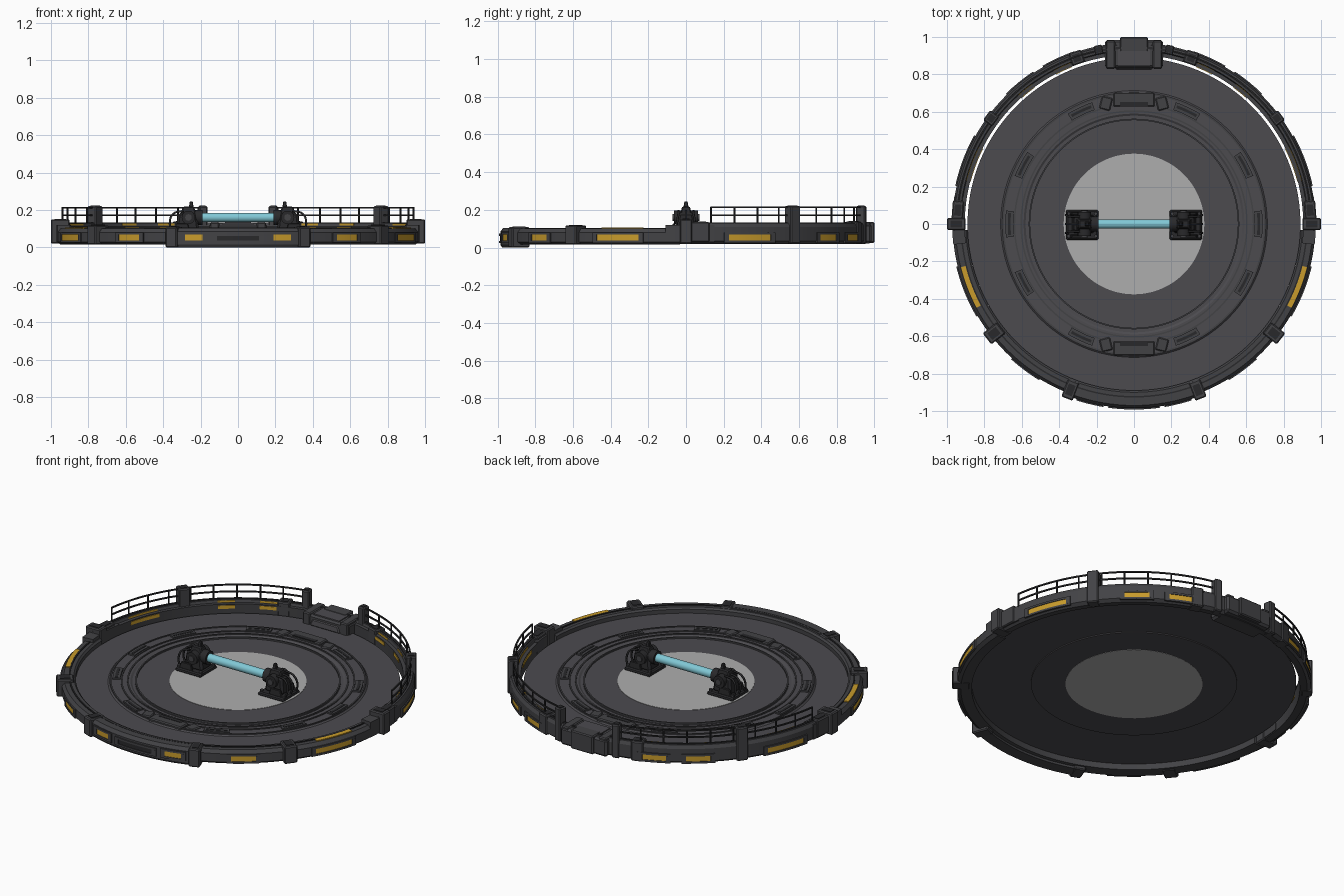
import bpy, bmesh, math
from mathutils import Matrix, Vector

old = bpy.data.objects.get("Cube")
if old:
    bpy.data.objects.remove(old, do_unlink=True)


def material(name, rgb):
    m = bpy.data.materials.new(name)
    m.use_nodes = True
    m.diffuse_color = (*rgb, 1)
    m.node_tree.nodes["Principled BSDF"].inputs["Base Color"].default_value = (*rgb, 1)
    return m


FLOOR = material("floor grey", (0.072, 0.07, 0.078))
STEEL = material("rim steel", (0.055, 0.055, 0.06))
DARK = material("dark metal", (0.022, 0.022, 0.024))
AMBER = material("amber panel", (0.58, 0.33, 0.025))
PALE = material("pale centre", (0.42, 0.42, 0.42))
BLUE = material("blue tube", (0.22, 0.58, 0.67))


def finish(name, bm, mat, smooth=True):
    bmesh.ops.recalc_face_normals(bm, faces=bm.faces)
    me = bpy.data.meshes.new(name)
    bm.to_mesh(me)
    bm.free()
    me.materials.append(mat)
    ob = bpy.data.objects.new(name, me)
    bpy.context.collection.objects.link(ob)
    if smooth:
        bpy.ops.object.select_all(action="DESELECT")
        ob.select_set(True)
        bpy.context.view_layer.objects.active = ob
        bpy.ops.object.shade_smooth_by_angle(angle=math.radians(25))
    return ob


def spot(r, a, z=0.0):
    """Point at radius r, a degrees round from the front towards +x."""
    t = math.radians(a)
    return Vector((r * math.sin(t), -r * math.cos(t), z))


def arc(name, profile, a0, a1, mat):
    """Sweep a closed (r, z) profile round the vertical axis."""
    full = a1 - a0 >= 360
    n = max(2, round((a1 - a0) / 2.5))
    bm = bmesh.new()
    rows = [[bm.verts.new(spot(r, a0 + (a1 - a0) * i / n, z)) for r, z in profile]
            for i in range(n if full else n + 1)]
    k = len(profile)
    for i in range(n):
        p, q = rows[i], rows[(i + 1) % len(rows)]
        for j in range(k):
            bm.faces.new((p[j], p[(j + 1) % k], q[(j + 1) % k], q[j]))
    if not full:
        bm.faces.new(rows[0])
        bm.faces.new(rows[-1])
    return finish(name, bm, mat)


def band(name, r0, r1, z0, z1, a0, a1, mat):
    return arc(name, [(r0, z0), (r1, z0), (r1, z1), (r0, z1)], a0, a1, mat)


def box(name, centre, size, mat, turn=0, taper=1.0, bevel=0.006):
    """Bevelled block; taper scales its top."""
    bm = bmesh.new()
    bmesh.ops.create_cube(bm, size=1)
    for v in bm.verts:
        s = taper if v.co.z > 0 else 1
        v.co = Vector((v.co.x * size[0] * s, v.co.y * size[1] * s, v.co.z * size[2]))
    if bevel:
        bmesh.ops.bevel(bm, geom=bm.edges[:], offset=bevel, segments=1, affect="EDGES")
    bm.transform(Matrix.Translation(centre) @ Matrix.Rotation(math.radians(turn), 4, "Z"))
    return finish(name, bm, mat, False)


def rod(name, p, q, radius, mat, sides=8):
    p, q = Vector(p), Vector(q)
    bm = bmesh.new()
    bmesh.ops.create_cone(bm, cap_ends=True, segments=sides, radius1=radius,
                          radius2=radius, depth=(q - p).length)
    turn = (q - p).to_track_quat("Z", "Y").to_matrix().to_4x4()
    bm.transform(Matrix.Translation((p + q) / 2) @ turn)
    return finish(name, bm, mat, sides > 8)


def hose(name, points, radius):
    cu = bpy.data.curves.new(name, "CURVE")
    cu.dimensions = "3D"
    cu.bevel_depth, cu.bevel_resolution, cu.resolution_u = radius, 1, 6
    sp = cu.splines.new("BEZIER")
    sp.bezier_points.add(len(points) - 1)
    for b, p in zip(sp.bezier_points, points):
        b.co = p
        b.handle_left_type = b.handle_right_type = "AUTO"
    cu.materials.append(DARK)
    bpy.context.collection.objects.link(bpy.data.objects.new(name, cu))


def sided(a0, a1):
    """The same angle range on the left and right."""
    return (("left", a0, a1), ("right", -a1, -a0))


# Floor: outer deck, raised track, inner deck and pale centre
band("outer_deck", 0.55, 0.89, 0.056, 0.066, 0, 360, FLOOR)
band("inner_deck", 0.37, 0.565, 0.05, 0.069, 0, 360, FLOOR)
arc("raised_track", [(0.57, 0.06), (0.72, 0.06), (0.705, 0.073), (0.59, 0.073)], 0, 360, FLOOR)
for r in (0.555, 0.6, 0.635, 0.695):
    band("track_rib", r, r + 0.008, 0.066, 0.078, 0, 360, STEEL)
bm = bmesh.new()
bmesh.ops.create_cone(bm, cap_ends=True, segments=96, radius1=0.376, radius2=0.376, depth=0.022)
bm.transform(Matrix.Translation((0, 0, 0.06)))
finish("pale_centre", bm, PALE)

# Track plates and the two service hatches
for a in (25, 62, 90, 118, 155):
    for side, a0, a1 in sided(a - 6, a + 6):
        band("track_plate_" + side, 0.645, 0.688, 0.07, 0.082, a0, a1, STEEL)
        band("track_slot_" + side, 0.66, 0.675, 0.08, 0.084, a0 + 1, a1 - 1, DARK)
for s in (-1, 1):
    box("service_hatch", (0, s * 0.665, 0.076), (0.22, 0.075, 0.022), STEEL)
    box("hatch_slot", (0, s * 0.64, 0.086), (0.15, 0.025, 0.006), DARK, bevel=0)
    for x in (-0.15, 0.15):
        box("hatch_wing", (x, s * 0.645, 0.074), (0.06, 0.07, 0.016), STEEL, turn=s * x * 90)

# Low front rim and tall back rim
arc("front_rim", [(0.89, 0.02), (0.95, 0.015), (0.97, 0.03), (0.97, 0.08),
                  (0.955, 0.1), (0.90, 0.1), (0.89, 0.09)], -88, 88, STEEL)
arc("back_rim", [(0.91, 0.025), (0.95, 0.02), (0.97, 0.035), (0.97, 0.11),
                 (0.96, 0.13), (0.93, 0.13), (0.925, 0.115), (0.905, 0.115)], 88, 272, STEEL)
band("front_rim_lip", 0.92, 0.928, 0.098, 0.105, -88, 88, DARK)
band("back_rim_groove", 0.938, 0.95, 0.128, 0.134, 92, 268, DARK)
arc("front_apron", [(0.91, 0.005), (0.975, 0.0), (0.985, 0.015), (0.985, 0.085),
                    (0.97, 0.104), (0.91, 0.104)], -20, 20, STEEL)


def window(name, r, a0, a1, z0, z1, mat):
    """Outer wall panel inside a raised frame."""
    band(name, r - 0.004, r + 0.003, z0, z1, a0, a1, mat)
    for za, zb in ((z0 - 0.012, z0), (z1, z1 + 0.012)):
        band(name + "_frame", r - 0.004, r + 0.007, za, zb, a0 - 1.5, a1 + 1.5, STEEL)
    for b in (a0 - 1.5, a1):
        band(name + "_frame_end", r - 0.004, r + 0.007, z0, z1, b, b + 1.5, STEEL)


window("front_panel", 0.985, -6.5, 6.5, 0.036, 0.062, DARK)
for mid, half, r in ((13.8, 2.8, 0.985), (36.8, 4, 0.97), (68, 7, 0.97),
                     (110.5, 7, 0.97), (141, 4, 0.97), (155.5, 4, 0.97)):
    for side, a0, a1 in sided(mid - half, mid + half):
        window("amber_panel_" + side, r, a0, a1, 0.037, 0.068, AMBER)
        if mid > 100:
            band("inner_amber_" + side, 0.902, 0.908, 0.088, 0.108, a0 + 1, a1 - 1, AMBER)
            band("amber_strip_" + side, 0.924, 0.927, 0.117, 0.128, a0 + 1, a1 - 1, AMBER)
for side, a0, a1 in sided(62, 76):
    band("top_amber_" + side, 0.928, 0.954, 0.097, 0.106, a0, a1, AMBER)
for side, a0, a1 in sided(83.5, 99):
    band("side_step_" + side, 0.905, 0.972, 0.03, 0.12, a0, a1, STEEL)

# Rim blocks: angle, radius, width, depth, bottom, top
for a, r, w, d, z0, z1 in ((21, 0.95, 0.065, 0.1, 0, 0.108), (52, 0.95, 0.075, 0.095, 0.015, 0.118),
                           (90, 0.95, 0.065, 0.1, 0.02, 0.15), (126.5, 0.95, 0.065, 0.06, 0.02, 0.22),
                           (168.5, 0.95, 0.045, 0.05, 0.02, 0.22), (161, 0.94, 0.07, 0.07, 0.02, 0.138),
                           (94.5, 0.945, 0.1, 0.06, 0.03, 0.135)):
    for side, s in (("left", 1), ("right", -1)):
        box("rim_block_" + side, spot(r, a * s, (z0 + z1) / 2), (w, d, z1 - z0), STEEL, turn=a * s)
        box("block_cap_" + side, spot(r, a * s, z1), (w * 0.6, d * 0.6, 0.006), DARK,
            turn=a * s, bevel=0)

# Back gate
box("back_gate", (0, 0.91, 0.075), (0.31, 0.15, 0.105), STEEL, bevel=0.012)
box("gate_back", (0, 0.96, 0.08), (0.15, 0.08, 0.11), STEEL)
box("gate_plate", (0, 0.89, 0.129), (0.17, 0.09, 0.008), FLOOR, bevel=0)
box("gate_ramp", (0, 0.86, 0.085), (0.2, 0.07, 0.04), FLOOR, taper=0.85)
for x in (-0.125, 0.125):
    box("gate_cheek", (x, 0.905, 0.09), (0.05, 0.15, 0.09), STEEL)

# Railings
for side, a0, a1 in sided(98, 168):
    for z in (0.172, 0.213):
        band("rail_" + side, 0.943, 0.951, z - 0.004, z + 0.004, a0, a1, DARK)
    for i in range(10):
        a = a0 + (a1 - a0) * i / 9
        rod("rail_post_" + side, spot(0.947, a, 0.12), spot(0.947, a, 0.215), 0.005, DARK)

# Blue tube and its two end mounts
rod("blue_tube", (-0.2, 0, 0.16), (0.2, 0, 0.16), 0.025, BLUE, 24)
for s in (-1, 1):
    box("mount_base", (s * 0.277, -0.005, 0.08), (0.175, 0.165, 0.022), DARK, taper=0.94)
    box("mount_body", (s * 0.27, 0, 0.135), (0.125, 0.1, 0.1), DARK, taper=0.8, bevel=0.012)
    box("mount_head", (s * 0.265, 0, 0.198), (0.085, 0.06, 0.04), DARK, taper=0.7)
    box("mount_peak", (s * 0.25, 0, 0.228), (0.026, 0.028, 0.034), DARK, taper=0.6, bevel=0.003)
    rod("tube_collar", (s * 0.19, 0, 0.16), (s * 0.23, 0, 0.16), 0.04, DARK, 16)
    rod("side_wheel", (s * 0.265, -0.065, 0.16), (s * 0.265, 0.065, 0.16), 0.036, DARK, 16)
    rod("wheel_hub", (s * 0.265, -0.072, 0.16), (s * 0.265, 0.072, 0.16), 0.018, STEEL, 12)
    for y in (-0.065, 0.055):
        box("mount_rib", (s * 0.3, y, 0.105), (0.09, 0.018, 0.045), DARK, taper=0.7, bevel=0.003)
        for x in (0.205, 0.35):
            rod("base_bolt", (s * x, y, 0.085), (s * x, y, 0.1), 0.01, STEEL, 6)
    for y in (-0.04, 0, 0.04):
        hose("mount_hose", [(s * 0.29, y, 0.195), (s * 0.345, y, 0.18), (s * 0.365, y * 1.2, 0.13),
                            (s * 0.352, y * 1.3, 0.085)], 0.006)
